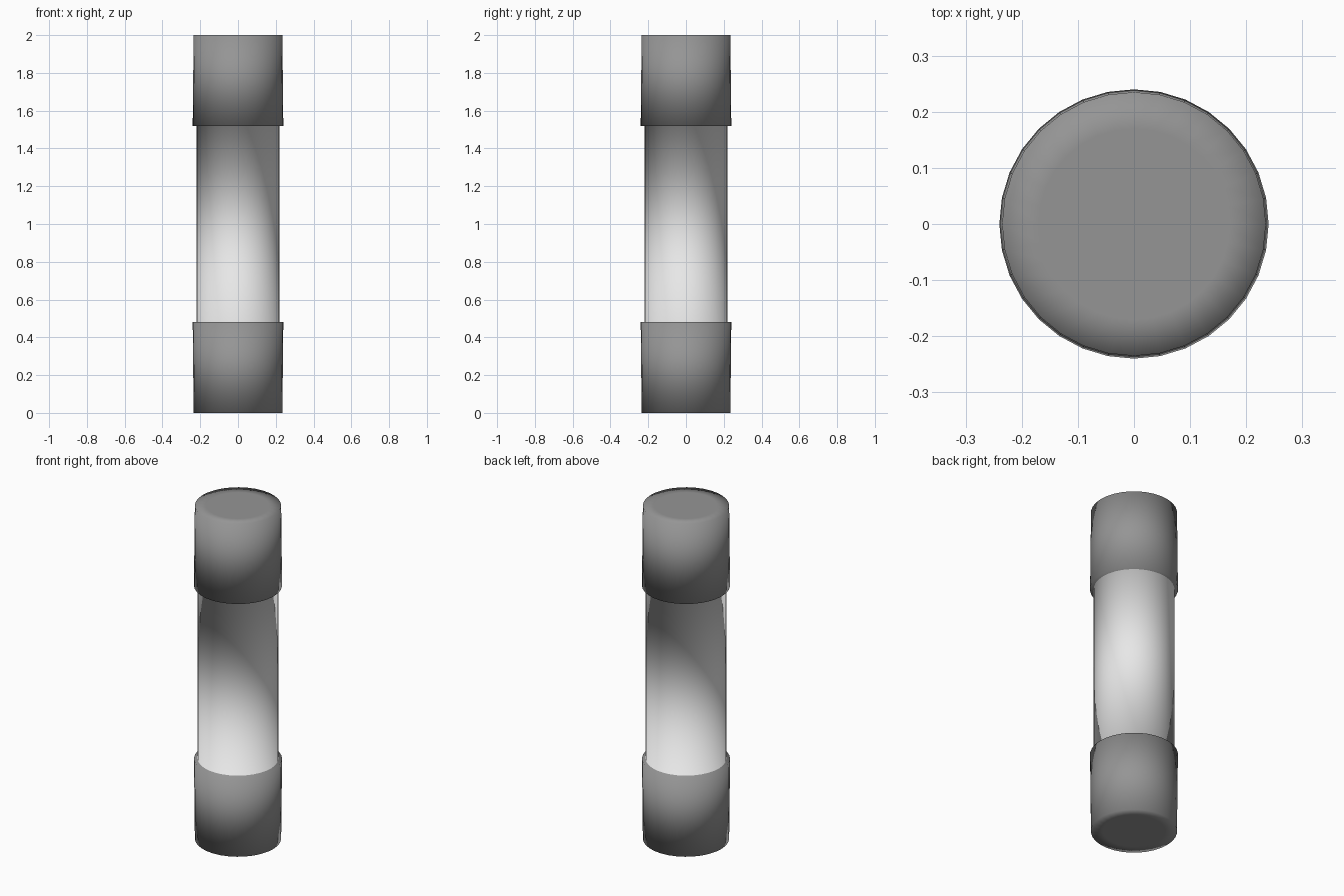
import bpy, bmesh, math

if "Cube" in bpy.data.objects:
    bpy.data.objects.remove(bpy.data.objects["Cube"])

SIDES = 32


def flat_material(name, value):
    mat = bpy.data.materials.new(name)
    mat.diffuse_color = (value, value, value, 1.0)
    mat.use_nodes = True
    mat.node_tree.nodes["Principled BSDF"].inputs["Base Color"].default_value = mat.diffuse_color
    return mat


# Lathe profile (radius, height): lower half, then mirrored to the upper half
lower = [(0.17, 0.0), (0.235, 0.0), (0.24, 0.48), (0.22, 0.48)]
profile = lower + [(r, 2.0 - z) for r, z in reversed(lower)]

# Capped glass tube, revolved as one smooth skin
bm = bmesh.new()
rings = []
for r, z in profile:
    rings.append([bm.verts.new((r * math.cos(2 * math.pi * i / SIDES),
                                r * math.sin(2 * math.pi * i / SIDES), z))
                  for i in range(SIDES)])
for a, b in zip(rings, rings[1:]):
    for i in range(SIDES):
        j = (i + 1) % SIDES
        bm.faces.new((a[i], a[j], b[j], b[i]))

# Flat end discs
bm.faces.new(list(reversed(rings[0])))
bm.faces.new(rings[-1])

# Glass between the metal caps
for f in bm.faces:
    f.smooth = True
    is_side = abs(f.normal.z) < 0.5
    f.normal_update()
    is_side = abs(f.normal.z) < 0.5
    mid = abs(f.calc_center_median().z - 1.0) < 0.1
    f.material_index = 1 if is_side and mid else 0

mesh = bpy.data.meshes.new("capped_glass_tube")
bm.to_mesh(mesh)
bm.free()
mesh.materials.append(flat_material("cap metal grey", 0.30))
mesh.materials.append(flat_material("pale glass", 0.80))
obj = bpy.data.objects.new("capped_glass_tube", mesh)
bpy.context.collection.objects.link(obj)
